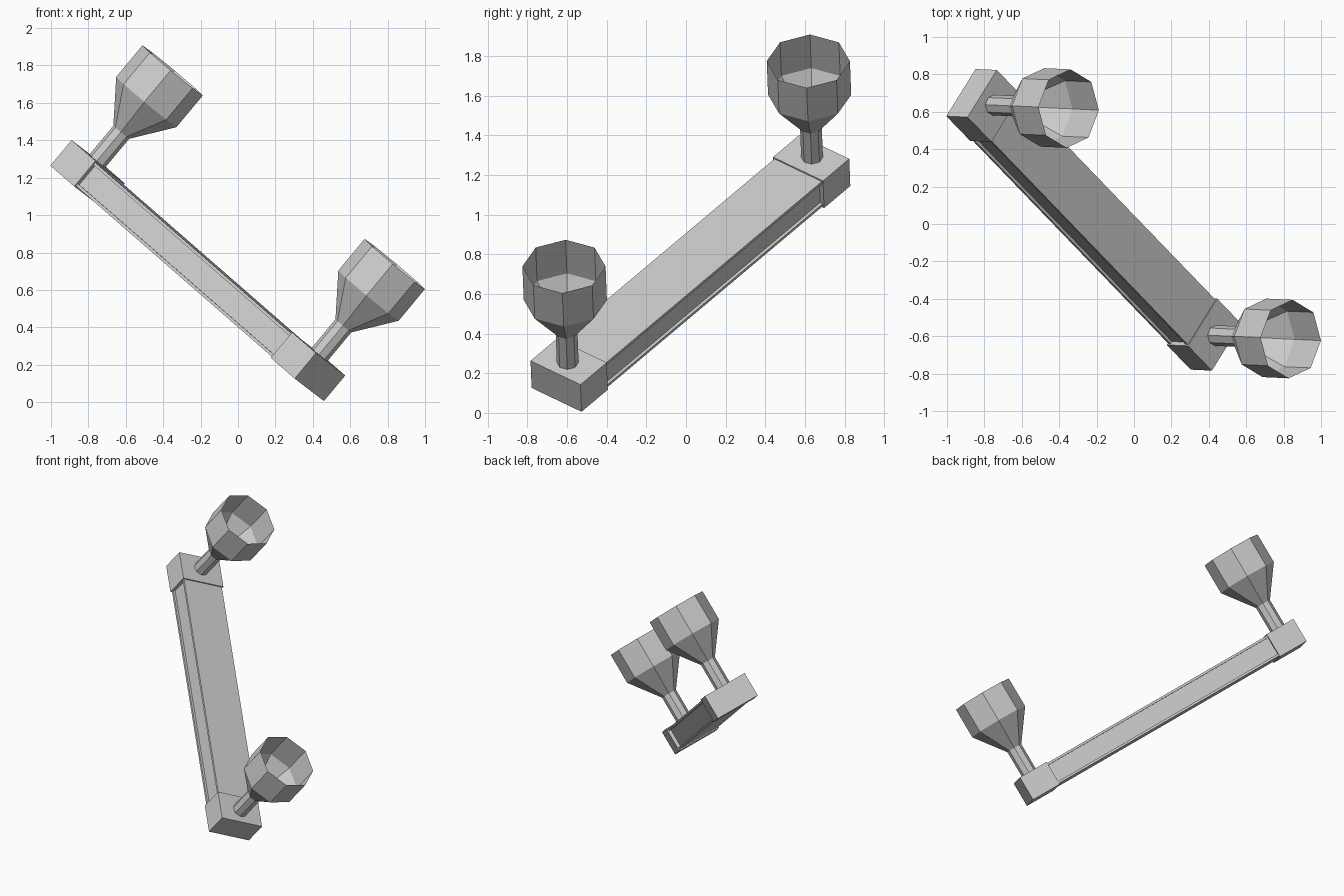
import bpy, bmesh, math
from mathutils import Matrix, Vector

old = bpy.data.objects.get("Cube")
if old:
    bpy.data.objects.remove(old, do_unlink=True)

# Single grey material
grey = bpy.data.materials.new("plain_grey")
grey.use_nodes = True
grey.diffuse_color = (0.6, 0.6, 0.6, 1)
grey.node_tree.nodes["Principled BSDF"].inputs["Base Color"].default_value = grey.diffuse_color

# Tilted frame: local x along the bar, y across it, z along the cups
up = Vector((0.64, -0.03, 0.77)).normalized()
along = Vector((0.591, -0.616, -0.521))
across = up.cross(along).normalized()
along = across.cross(up)
FRAME = Matrix((along, across, up)).transposed().to_4x4()
FRAME.translation = (-0.272, 0.025, 0.635)

LENGTH, WIDTH, HEIGHT, BLOCK = 2.2, 0.32, 0.178, 0.215
STEP, GROOVE, FLANGE = 0.008, 0.016, 0.016


def finish(name, bm):
    bmesh.ops.recalc_face_normals(bm, faces=bm.faces)
    mesh = bpy.data.meshes.new(name)
    bm.to_mesh(mesh)
    bm.free()
    mesh.materials.append(grey)
    obj = bpy.data.objects.new(name, mesh)
    bpy.context.collection.objects.link(obj)
    obj.matrix_world = FRAME
    return obj


def prism(name, outline, x0, x1):
    """Extrude a y-z outline along the bar."""
    bm = bmesh.new()
    face = bm.faces.new([bm.verts.new((x0, y, z)) for y, z in outline])
    new = bmesh.ops.extrude_face_region(bm, geom=[face])["geom"]
    verts = [v for v in new if isinstance(v, bmesh.types.BMVert)]
    bmesh.ops.translate(bm, verts=verts, vec=(x1 - x0, 0, 0))
    return finish(name, bm)


def cup(name, x, sides=8, phase=math.radians(9.2)):
    """Open thin-walled cup on a stem, turned around local z."""
    profile = [(0.055, 0), (0.055, 0.2), (0.21, 0.41), (0.21, 0.63)]
    bm = bmesh.new()
    rings = []
    for r, h in profile:
        angles = [phase + math.tau * i / sides for i in range(sides)]
        rings.append([bm.verts.new((x + r * math.sin(a), r * math.cos(a), HEIGHT + h))
                      for a in angles])
    for low, high in zip(rings, rings[1:]):
        for i in range(sides):
            j = (i + 1) % sides
            bm.faces.new((low[i], low[j], high[j], high[i]))
    return finish(name, bm)


# Grooved middle bar, slightly slimmer than the end blocks
w = WIDTH / 2 - STEP
z0, z1 = STEP, HEIGHT - STEP
half = [(w, z0), (w, z0 + FLANGE), (w - GROOVE, z0 + FLANGE),
        (w - GROOVE, z1 - FLANGE), (w, z1 - FLANGE), (w, z1)]
inner = LENGTH / 2 - BLOCK
prism("middle_bar", half + [(-y, z) for y, z in reversed(half)], -inner, inner)

# End blocks, each carrying a cup
b = WIDTH / 2
block = [(b, 0), (b, HEIGHT), (-b, HEIGHT), (-b, 0)]
for side, label in ((1, "lower"), (-1, "upper")):
    prism(label + "_end_block", block, side * inner, side * LENGTH / 2)
    cup(label + "_cup", side * 1.0)
